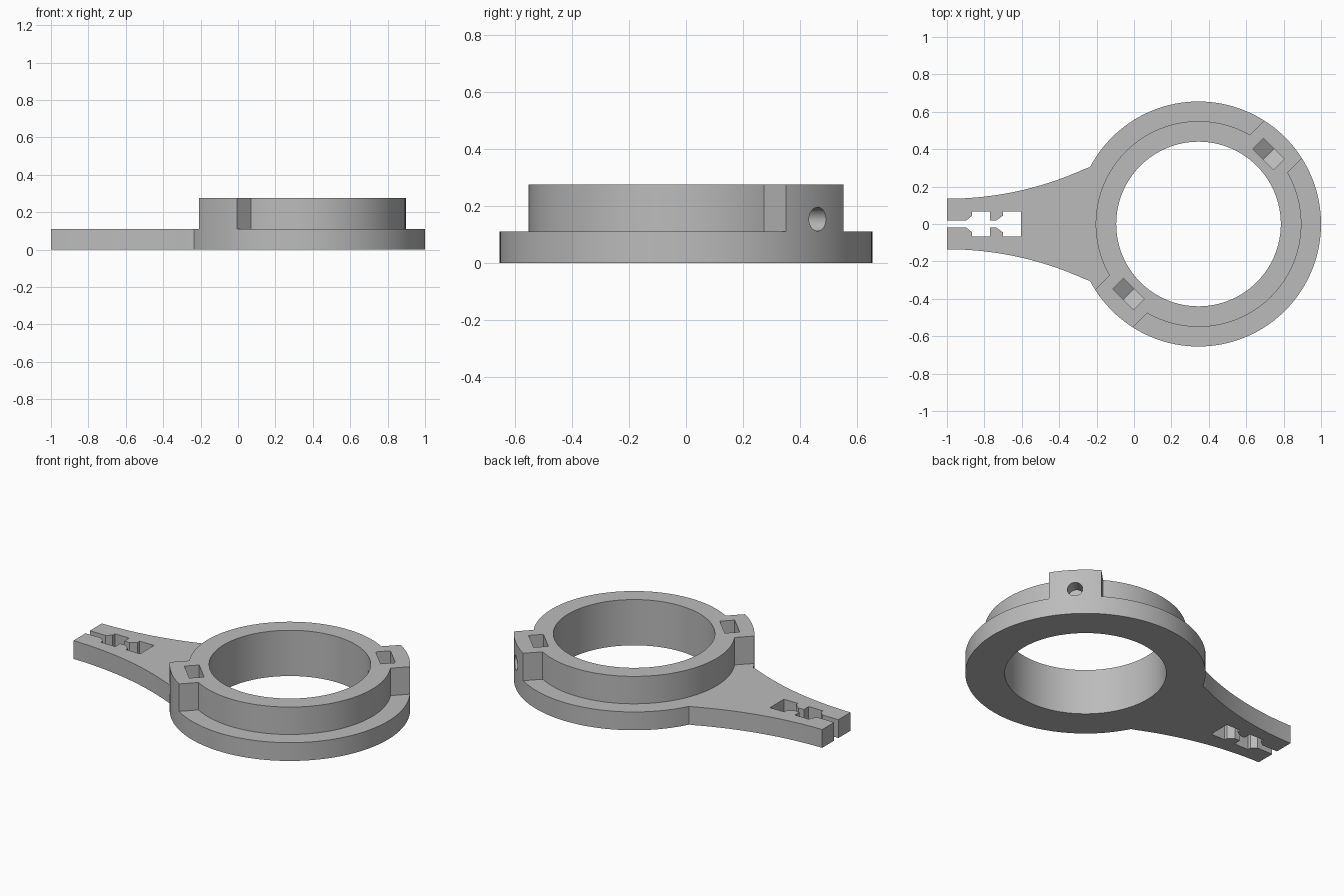
import bpy
import bmesh
from math import sin, cos, pi, asin, sqrt, radians
from mathutils import Matrix

if "Cube" in bpy.data.objects:
    bpy.data.objects.remove(bpy.data.objects["Cube"], do_unlink=True)

# Main dimensions
CX = 0.345                     # ring centre
R_BASE, R_COLLAR, R_BORE = 0.655, 0.55, 0.44
Z_BASE, Z_TOP = 0.11, 0.275
LUG = 0.143                    # half width of a clamping lug
LUG_ANGLES = (radians(45), radians(225))
PIN_Z, PIN_R = 0.154, 0.042

grey = bpy.data.materials.new("plain grey")
grey.use_nodes = True
COLOUR = (0.5, 0.5, 0.5, 1)
grey.diffuse_color = COLOUR
grey.node_tree.nodes["Principled BSDF"].inputs["Base Color"].default_value = COLOUR


def arc(r, a0, a1, n, cx=0.0, cy=0.0):
    return [(cx + r * cos(a0 + (a1 - a0) * i / n), cy + r * sin(a0 + (a1 - a0) * i / n))
            for i in range(n + 1)]


def circle(r, n, cx=0.0, cy=0.0):
    return arc(r, 0, 2 * pi, n, cx, cy)[:-1]


def prism(name, outline, z0, z1, matrix=Matrix()):
    """Extrude a flat outline from z0 to z1, then place it."""
    bm = bmesh.new()
    face = bm.faces.new([bm.verts.new((x, y, z0)) for x, y in outline])
    new = bmesh.ops.extrude_face_region(bm, geom=[face])["geom"]
    bmesh.ops.translate(bm, vec=(0, 0, z1 - z0),
                        verts=[v for v in new if isinstance(v, bmesh.types.BMVert)])
    bm.transform(matrix)
    bmesh.ops.recalc_face_normals(bm, faces=bm.faces)
    mesh = bpy.data.meshes.new(name)
    bm.to_mesh(mesh)
    bm.free()
    mesh.materials.append(grey)
    obj = bpy.data.objects.new(name, mesh)
    bpy.context.collection.objects.link(obj)
    return obj


def outward(angle, x=0.0):
    """Local x runs sideways, y up and z outward along the angle."""
    c, s = cos(angle), sin(angle)
    return Matrix(((-s, 0, c, x), (c, 0, s, 0), (0, 1, 0, 0), (0, 0, 0, 1)))


def finish(obj, cutters):
    bpy.ops.object.select_all(action="DESELECT")
    obj.select_set(True)
    bpy.context.view_layer.objects.active = obj
    for cutter in cutters:
        mod = obj.modifiers.new(cutter.name, "BOOLEAN")
        mod.operation = "DIFFERENCE"
        mod.solver = "EXACT"
        mod.object = cutter
        bpy.ops.object.modifier_apply(modifier=mod.name)
    bpy.ops.object.shade_smooth_by_angle(angle=radians(25))


# Base plate: round flange flowing into a tapered handle
join = asin(0.305 / R_BASE)
x_join = CX - R_BASE * cos(join)
sweep = 1.78
edge = []
for i in range(1, 25):
    x = x_join + (-1 - x_join) * i / 24
    edge.append((x, 0.135 + sweep - sqrt(sweep ** 2 - (x + 1) ** 2)))
flange = arc(R_BASE, join - pi, pi - join, 112, CX)
base = prism("base_plate", flange + edge + [(x, -y) for x, y in reversed(edge)], 0, Z_BASE)

# Collar with two clamping lugs
outline = []
lug_out, lug_in = asin(LUG / R_BASE), asin(LUG / R_COLLAR)
for a in LUG_ANGLES:
    outline += arc(R_BASE, a - lug_out, a + lug_out, 10, CX)
    outline += arc(R_COLLAR, a + lug_in, a + pi - lug_in, 54, CX)
collar = prism("collar", outline, Z_BASE, Z_TOP)

# Bore, nut pockets and screw holes
bore = prism("bore_cutter", circle(R_BORE, 128, CX), -0.1, 0.5)
nut = [(-0.078, 0.108), (0, 0.065), (0.078, 0.108), (0.078, 0.4), (-0.078, 0.4)]
pockets, holes = [], []
for a in LUG_ANGLES:
    pockets.append(prism("nut_cutter", nut, 0.488, 0.57, outward(a, CX)))
    holes.append(prism("screw_cutter", circle(PIN_R, 32, 0, PIN_Z), 0.3, 0.8, outward(a, CX)))

# Handle slot with two stepped pockets, and a round channel along it
side = [(-1.1, 0.02), (-0.895, 0.02), (-0.865, 0.045), (-0.865, 0.066), (-0.77, 0.066),
        (-0.77, 0.02), (-0.735, 0.02), (-0.70, 0.045), (-0.70, 0.066), (-0.605, 0.066)]
slot = prism("slot_cutter", side + [(x, -y) for x, y in reversed(side)], -0.1, 0.3)
channel = prism("channel_cutter", circle(0.04, 32, 0, Z_BASE / 2), 0.65, 1.1, outward(pi))

finish(base, [bore, slot, channel] + pockets)
finish(collar, [bore] + pockets + holes)

for cutter in [bore, slot, channel] + pockets + holes:
    bpy.data.objects.remove(cutter, do_unlink=True)
